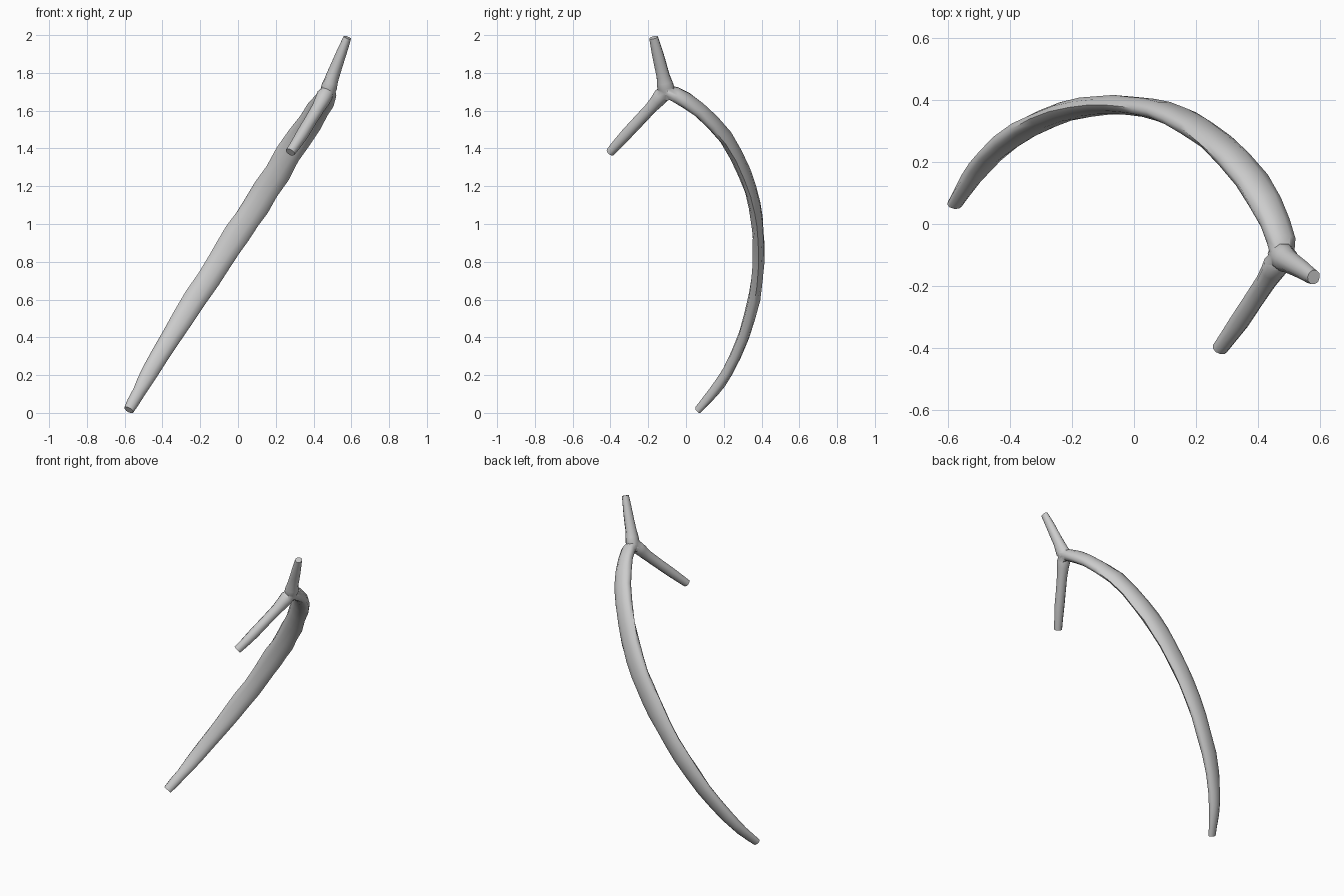
import bpy, bmesh, math, random
from mathutils import Vector

if "Cube" in bpy.data.objects:
    bpy.data.objects.remove(bpy.data.objects["Cube"])

random.seed(4)
SIDES = 10
FLAT = Vector((0.85, 0, -0.53)).normalized()   # wide direction of the bowed shaft


def catmull(a, b, c, d, t):
    return [0.5 * (2 * q + (r - p) * t + (2 * p - 5 * q + 4 * r - s) * t * t
            + (3 * q - p - 3 * r + s) * t ** 3) for p, q, r, s in zip(a, b, c, d)]


def tube(name, stations, steps, wobble):
    """Loft stations (x, y, z, half width, half thickness) into a capped limb."""
    ext = [stations[0]] + stations + [stations[-1]]
    rows = [catmull(*ext[i:i + 4], k / steps)
            for i in range(len(stations) - 1) for k in range(steps)]
    rows.append(list(stations[-1]))
    pts = [Vector(r[:3]) for r in rows]
    bm = bmesh.new()
    rings = []
    for i, r in enumerate(rows):
        tan = (pts[min(i + 1, len(pts) - 1)] - pts[max(i - 1, 0)]).normalized()
        wide = (FLAT - tan * FLAT.dot(tan)).normalized()
        thin = tan.cross(wide)
        ring = []
        for k in range(SIDES):
            a = math.tau * k / SIDES
            s = 1 + random.uniform(-wobble, wobble)
            ring.append(bm.verts.new(pts[i] + s * (wide * math.cos(a) * r[3]
                                                   + thin * math.sin(a) * r[4])))
        rings.append(ring)
    for lo, hi in zip(rings, rings[1:]):
        for k in range(SIDES):
            n = (k + 1) % SIDES
            bm.faces.new((lo[k], lo[n], hi[n], hi[k]))
    bm.faces.new(rings[0][::-1])
    bm.faces.new(rings[-1])
    bmesh.ops.recalc_face_normals(bm, faces=bm.faces)
    me = bpy.data.meshes.new(name)
    bm.to_mesh(me)
    bm.free()
    ob = bpy.data.objects.new(name, me)
    bpy.context.collection.objects.link(ob)
    return ob


# Long bowed shaft, flattened and widest in the middle
shaft = tube("branch", [
    (-.578, .064, .015, .028, .019),
    (-.525, .145, .11, .036, .026),
    (-.465, .220, .22, .046, .028),
    (-.35, .307, .41, .055, .030),
    (-.22, .362, .61, .062, .031),
    (-.10, .383, .80, .067, .031),
    (.00, .381, .95, .070, .031),
    (.095, .363, 1.10, .071, .031),
    (.205, .31, 1.27, .069, .032),
    (.325, .21, 1.46, .066, .034),
    (.425, .07, 1.605, .061, .036),
    (.473, -.055, 1.685, .050, .038),
    (.475, -.12, 1.705, .031, .030)], 2, .07)

# Short upright prong with a flared base
upper = tube("upper_prong", [
    (.46, -.095, 1.665, .030, .036),
    (.482, -.108, 1.725, .042, .046),
    (.502, -.122, 1.785, .034, .036),
    (.55, -.152, 1.91, .027, .030),
    (.579, -.172, 1.987, .021, .024)], 2, .04)

# Longer prong reaching forward and down
lower = tube("lower_prong", [
    (.485, -.088, 1.72, .028, .030),
    (.46, -.13, 1.68, .043, .041),
    (.425, -.185, 1.615, .035, .032),
    (.34, -.315, 1.475, .032, .030),
    (.277, -.402, 1.38, .026, .023)], 2, .04)

# Fuse the three limbs into one piece
bpy.context.view_layer.objects.active = shaft
for prong in (upper, lower):
    mod = shaft.modifiers.new("fuse", 'BOOLEAN')
    mod.operation = 'UNION'
    mod.solver = 'EXACT'
    mod.object = prong
    bpy.ops.object.modifier_apply(modifier=mod.name)
    bpy.data.objects.remove(prong)

shaft.select_set(True)
bpy.ops.object.shade_smooth_by_angle(angle=math.radians(60))
